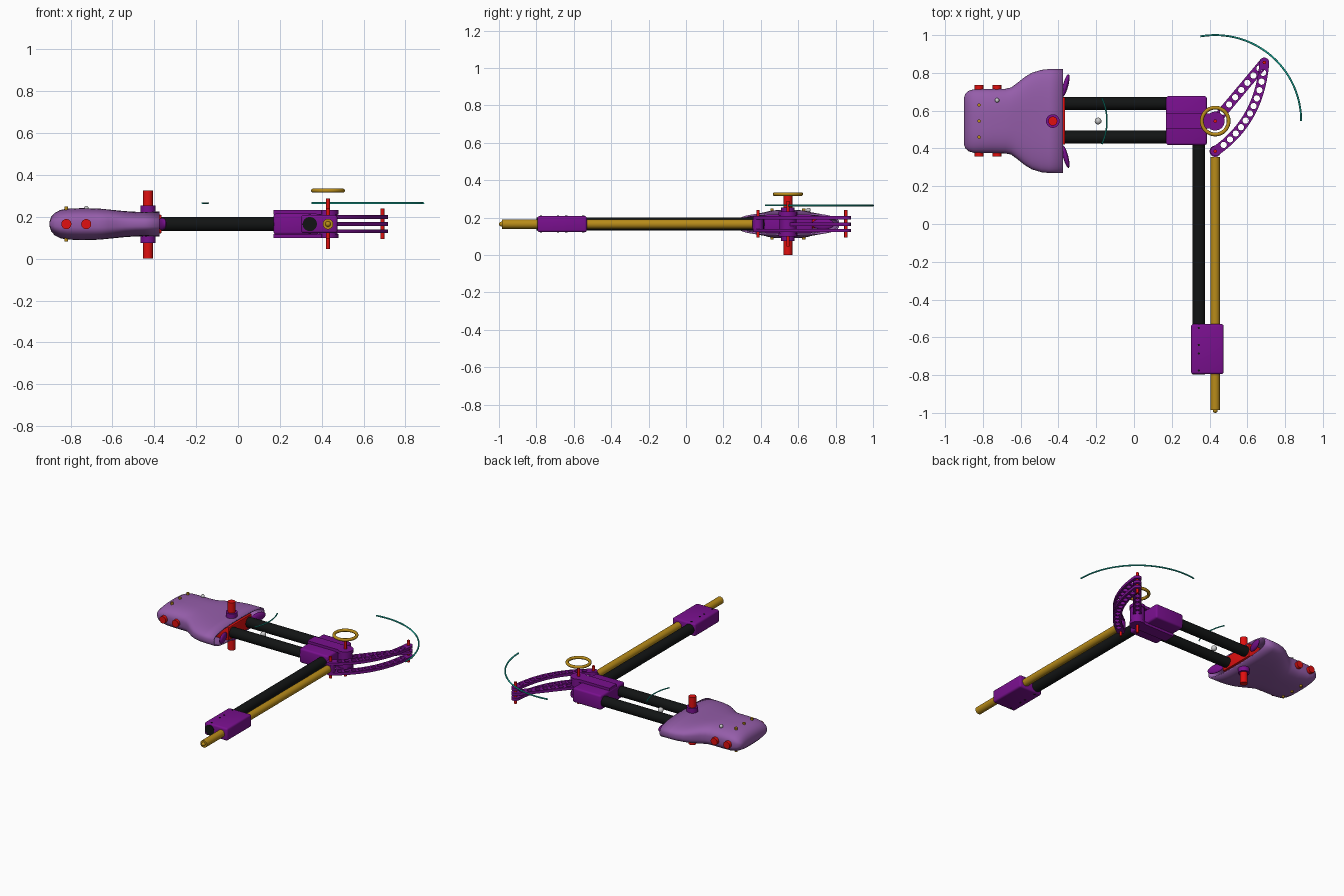
import bpy, bmesh, math
from mathutils import Matrix, Vector

if "Cube" in bpy.data.objects:
    bpy.data.objects.remove(bpy.data.objects["Cube"])

ZC, YC = 0.165, 0.545
PIVOT, ELBOW, ROD_END = (0.43, 0.545), (0.69, 0.855), (0.43, 0.385)


def material(name, rgb):
    m = bpy.data.materials.new(name)
    m.diffuse_color = (*rgb, 1)
    m.use_nodes = True
    m.node_tree.nodes["Principled BSDF"].inputs["Base Color"].default_value = m.diffuse_color
    return m


LILAC = material("lilac", (0.30, 0.11, 0.40))
PURPLE = material("purple", (0.19, 0.005, 0.27))
RED = material("red", (0.75, 0.005, 0.005))
GOLD = material("gold", (0.48, 0.26, 0.01))
BLACK = material("black", (0.006, 0.007, 0.007))
TEAL = material("teal", (0.01, 0.42, 0.33))
WHITE = material("white", (0.75, 0.75, 0.75))


def add(name, mesh, mat):
    mesh.materials.clear()
    mesh.materials.append(mat)
    mesh.shade_smooth()
    mesh.set_sharp_from_angle(angle=math.radians(35))
    ob = bpy.data.objects.new(name, mesh)
    bpy.context.collection.objects.link(ob)
    return ob


def from_bm(name, bm, mat):
    bmesh.ops.recalc_face_normals(bm, faces=bm.faces)
    me = bpy.data.meshes.new(name)
    bm.to_mesh(me)
    bm.free()
    return add(name, me, mat)


def rod(name, a, b, r, mat, seg=32):
    a, b = Vector(a), Vector(b)
    d = b - a
    rot = Vector((0, 0, 1)).rotation_difference(d).to_matrix().to_4x4()
    bm = bmesh.new()
    bmesh.ops.create_cone(bm, cap_ends=True, segments=seg, radius1=r, radius2=r,
                          depth=d.length, matrix=Matrix.Translation((a + b) / 2) @ rot)
    return from_bm(name, bm, mat)


def box(name, lo, hi, mat, bevel=0.005, seg=2):
    lo, hi = Vector(lo), Vector(hi)
    bm = bmesh.new()
    bmesh.ops.create_cube(bm, size=1, matrix=Matrix.Translation((lo + hi) / 2)
                          @ Matrix.Diagonal((*(hi - lo), 1)))
    bmesh.ops.bevel(bm, geom=bm.edges[:], offset=bevel, segments=seg, profile=0.5, affect='EDGES')
    return from_bm(name, bm, mat)


def ball(name, at, size, mat, turn=0):
    bm = bmesh.new()
    bmesh.ops.create_uvsphere(bm, u_segments=24, v_segments=12, radius=1,
                              matrix=Matrix.Translation(at) @ Matrix.Rotation(turn, 4, 'Z')
                              @ Matrix.Diagonal((*size, 1)))
    return from_bm(name, bm, mat)


def curve_part(name, loops, z, mat, closed=True, extrude=0, bevel=0):
    cu = bpy.data.curves.new(name, 'CURVE')
    cu.dimensions = '2D' if closed and extrude else '3D'
    if extrude:
        cu.fill_mode = 'BOTH'
    cu.extrude, cu.bevel_depth, cu.bevel_resolution = extrude, bevel, 4
    cu.use_fill_caps = True
    for pts in loops:
        s = cu.splines.new('POLY')
        s.points.add(len(pts) - 1)
        for p, q in zip(s.points, pts):
            p.co = (q[0], q[1], 0, 1)
        s.use_cyclic_u = closed
    tmp = bpy.data.objects.new(name + "_path", cu)
    bpy.context.collection.objects.link(tmp)
    dg = bpy.context.evaluated_depsgraph_get()
    me = bpy.data.meshes.new_from_object(tmp.evaluated_get(dg))
    bpy.data.objects.remove(tmp)
    ob = add(name, me, mat)
    ob.location.z = z
    return ob


def arc(c, r, a0, a1, n):
    return [(c[0] + r * math.cos(a0 + (a1 - a0) * i / n),
             c[1] + r * math.sin(a0 + (a1 - a0) * i / n)) for i in range(n + 1)]


def drilled_bar(name, path, half, holes, z, thick, ends):
    # outline offset from a centre path, with a row of round holes
    pts = [Vector(p) for p in path]
    left, right = [], []
    for i, p in enumerate(pts):
        t = (pts[min(i + 1, len(pts) - 1)] - pts[max(i - 1, 0)]).normalized()
        n = Vector((-t.y, t.x))
        left.append(p + n * half)
        right.append(p - n * half)
    t0, t1 = pts[1] - pts[0], pts[-1] - pts[-2]
    a0, a1 = math.atan2(t0.y, t0.x), math.atan2(t1.y, t1.x)
    h = math.pi / 2
    outline = (right + arc(pts[-1], half, a1 - h, a1 + h, 12)[1:-1] + left[::-1]
               + arc(pts[0], half, a0 + h, a0 + 3 * h, 12)[1:-1])
    loops = [outline]
    for k in range(holes):
        f = (ends[0] + (ends[1] - ends[0]) * k / (holes - 1)) * (len(pts) - 1)
        i = int(f)
        c = pts[i].lerp(pts[i + 1], f - i)
        loops.append(arc(c, 0.0165, 0, 2 * math.pi, 20)[:-1])
    return curve_part(name, loops, z, PURPLE, extrude=thick / 2)


# Hollow hand shell, lofted from super-ellipse sections (x, half width, half height)
stations = [(-.9, .125, .012), (-.892, .146, .036), (-.875, .16, .054), (-.85, .168, .067),
            (-.815, .17, .074), (-.75, .17, .076), (-.68, .171, .075), (-.65, .178, .073),
            (-.62, .2, .07), (-.58, .232, .066), (-.54, .256, .062), (-.49, .271, .059),
            (-.45, .275, .058), (-.375, .275, .06)]
bm = bmesh.new()
rings = []
for x, w, h in stations:
    ring = []
    for i in range(64):
        a = 2 * math.pi * i / 64
        c, s = math.cos(a), math.sin(a)
        ring.append(bm.verts.new((x, YC + w * math.copysign(abs(c) ** 0.7, c),
                                  ZC + h * math.copysign(abs(s) ** 0.7, s))))
    rings.append(ring)
for r0, r1 in zip(rings, rings[1:]):
    for i in range(64):
        bm.faces.new((r0[i], r0[i - 1], r1[i - 1], r1[i]))
bm.faces.new(rings[0])
shell = from_bm("hand_shell", bm, LILAC)
mod = shell.modifiers.new("wall", 'SOLIDIFY')
mod.thickness, mod.offset = 0.01, -1

# Hand fittings
for i, x in enumerate((-0.82, -0.725)):
    rod(f"hand_cross_pin_{i}", (x, 0.357, ZC), (x, 0.735, ZC), 0.024, RED)
for i, y in enumerate((0.46, YC, 0.63)):
    rod(f"hand_stud_{i}", (-0.82, y, 0.083), (-0.82, y, 0.248), 0.009, GOLD, 16)
ball("hand_marker", (-0.725, 0.655, 0.24), (0.012,) * 3, WHITE)
rod("wrist_pivot", (-0.43, YC, 0), (-0.43, YC, 0.325), 0.024, RED)
for n, z0, z1 in (("lower", 0.075, 0.115), ("upper", 0.215, 0.255)):
    rod(f"wrist_collar_{n}", (-0.43, YC, z0), (-0.43, YC, z1), 0.036, PURPLE)
box("wrist_block", (-0.49, 0.42, 0.12), (-0.365, 0.672, 0.21), RED)
for n, s in (("left", 1), ("right", -1)):
    ball(f"wrist_horn_{n}", (-0.362, YC + s * 0.188, ZC), (0.014, 0.062, 0.03), PURPLE, -s * 0.26)

# Forearm rods and grey marker ball
for n, y in (("left", 0.638), ("right", 0.46)):
    rod(f"forearm_rod_{n}", (-0.42, y, ZC), (0.375, y, ZC), 0.034, BLACK)
ball("forearm_marker", (-0.19, YC, ZC), (0.018,) * 3, WHITE)

# Elbow block with an ear plate above and below the pivot
box("elbow_block", (0.17, 0.418, 0.115), (0.386, 0.677, 0.215), PURPLE, 0.012, 3)
for n, z in (("lower", 0.108), ("upper", 0.222)):
    outline = [(0.17, 0.506), (PIVOT[0] - 0.03, 0.506)]
    outline += arc(PIVOT, 0.05, -2.2, 2.2, 24) + [(PIVOT[0] - 0.03, 0.585), (0.17, 0.585)]
    curve_part(f"elbow_ear_{n}", [outline], z, PURPLE, extrude=0.01)

# Long upper-arm rod, gold push rod and their guide block
rod("upper_arm_rod", (0.343, 0.44, ZC), (0.343, -0.798, ZC), 0.034, BLACK)
rod("push_rod", (0.43, 0.355, ZC), (0.43, -0.985, ZC), 0.025, GOLD)
ball("push_rod_tip", (0.43, -0.987, ZC), (0.013,) * 3, GOLD)
box("guide_block", (0.302, -0.795, 0.122), (0.475, -0.53, 0.208), PURPLE, 0.012, 3)
for i, y in enumerate((-0.55, -0.64, -0.685, -0.775)):
    rod(f"guide_screw_{i}", (0.343, y, 0.12), (0.343, y, 0.21), 0.006, BLACK, 12)

# Drilled linkage bars: one straight lever between two curved links
P0, P1, P2 = Vector(ROD_END), Vector((0.665, 0.545)), Vector(ELBOW)
bent = [(1 - t) ** 2 * P0 + 2 * t * (1 - t) * P1 + t * t * P2 for t in [i / 32 for i in range(33)]]
straight = [Vector(PIVOT).lerp(Vector(ELBOW), i / 8) for i in range(9)]
drilled_bar("lever_bar", straight, 0.026, 7, ZC, 0.018, (0.16, 0.9))
for n, z in (("lower", 0.131), ("upper", 0.199)):
    drilled_bar(f"curved_link_{n}", bent, 0.026, 11, z, 0.018, (0.1, 0.91))
rod("lever_hub", (*PIVOT, 0.118), (*PIVOT, 0.212), 0.045, PURPLE)
rod("push_rod_eye", (*ROD_END, 0.14), (*ROD_END, 0.19), 0.03, PURPLE)

# Linkage pins
for n, p, z0, z1 in (("pivot", PIVOT, 0.045, 0.288), ("elbow", ELBOW, 0.093, 0.24),
                     ("push_rod", ROD_END, 0.093, 0.24)):
    rod(f"{n}_pin", (*p, z0), (*p, z1), 0.009, RED, 16)

# Gold ring and teal motion arcs
curve_part("gold_ring", [arc(PIVOT, 0.071, 0, 2 * math.pi, 64)[:-1]], 0.325, GOLD, bevel=0.01)
curve_part("lever_sweep_arc", [arc(PIVOT, 0.455, 0, math.radians(100), 64)], 0.265, TEAL,
           closed=False, bevel=0.005)
curve_part("wrist_sweep_arc", [arc((-0.43, YC), 0.287, -0.44, 0.44, 24)], 0.265, TEAL,
           closed=False, bevel=0.004)
